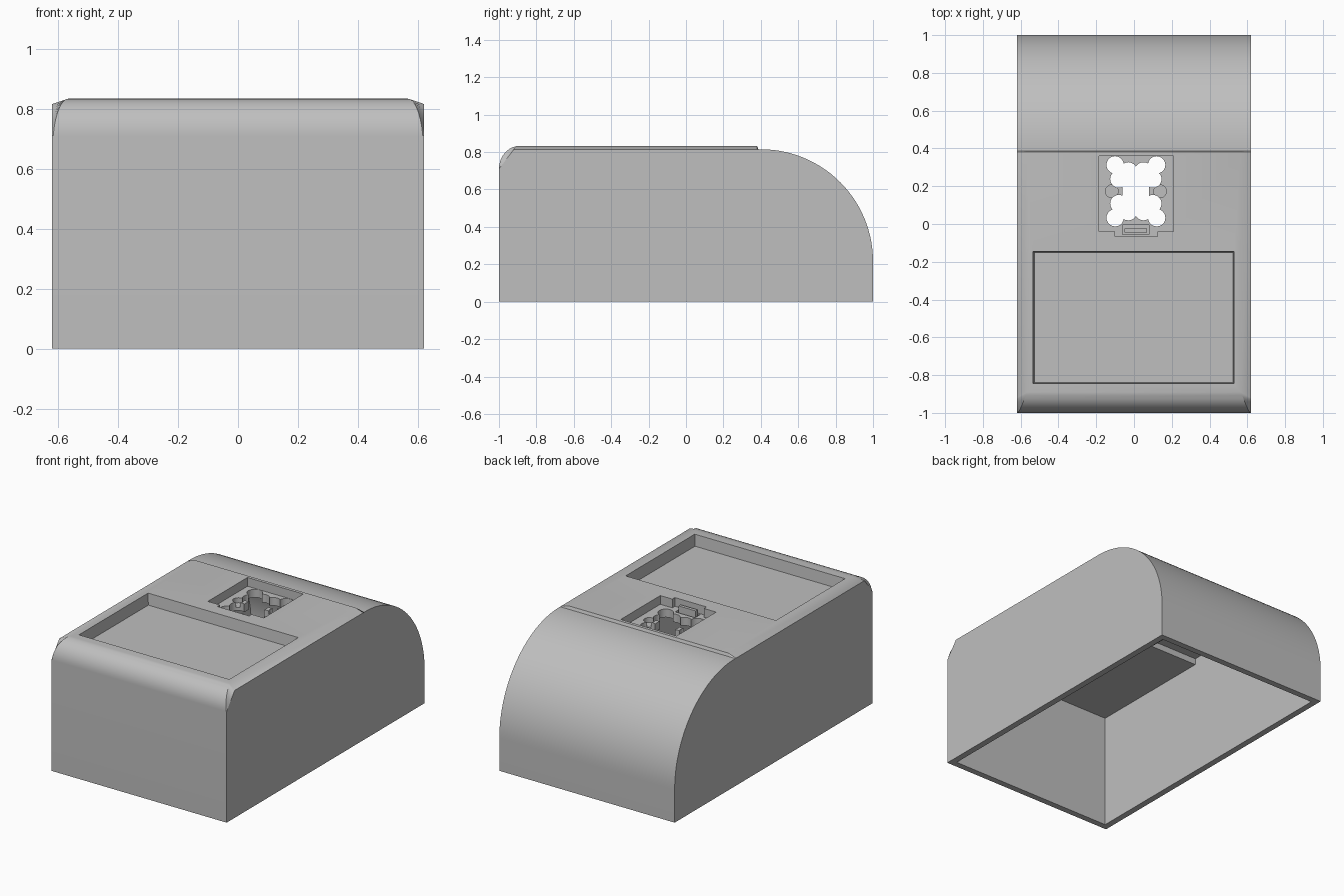
import bpy, bmesh
from math import cos, sin, pi

if "Cube" in bpy.data.objects:
    bpy.data.objects.remove(bpy.data.objects["Cube"])

grey = bpy.data.materials.new("plain grey")
grey.use_nodes = True
grey.diffuse_color = (0.52, 0.52, 0.52, 1)
grey.node_tree.nodes["Principled BSDF"].inputs["Base Color"].default_value = (0.52, 0.52, 0.52, 1)


def loft(name, rings):
    """Skin closed rings of equal length and cap both ends."""
    bm = bmesh.new()
    loops = [[bm.verts.new(p) for p in ring] for ring in rings]
    n = len(loops[0])
    for a, b in zip(loops, loops[1:]):
        for i in range(n):
            j = (i + 1) % n
            bm.faces.new((a[i], a[j], b[j], b[i]))
    bm.faces.new(loops[0][::-1])
    bm.faces.new(loops[-1])
    bmesh.ops.recalc_face_normals(bm, faces=bm.faces)
    mesh = bpy.data.meshes.new(name)
    bm.to_mesh(mesh)
    bm.free()
    mesh.materials.append(grey)
    ob = bpy.data.objects.new(name, mesh)
    bpy.context.collection.objects.link(ob)
    return ob


def box(name, x0, x1, y0, y1, z0, z1, taper=0):
    def ring(z, t):
        return [(x0 + t, y0 + t, z), (x1 - t, y0 + t, z), (x1 - t, y1 - t, z), (x0 + t, y1 - t, z)]
    return loft(name, [ring(z0, taper), ring(z1, 0)])


def cylinder(name, x, y, r, z0, z1, sides=20):
    circle = [(x + r * cos(2 * pi * i / sides), y + r * sin(2 * pi * i / sides)) for i in range(sides)]
    return loft(name, [[(px, py, z) for px, py in circle] for z in (z0, z1)])


def cut(target, cutter):
    cutter.hide_render = True
    mod = target.modifiers.new("cut", "BOOLEAN")
    mod.operation, mod.solver, mod.object = "DIFFERENCE", "EXACT", cutter
    bpy.context.view_layer.objects.active = target
    bpy.ops.object.modifier_apply(modifier=mod.name)
    bpy.data.objects.remove(cutter)


def smooth(ob):
    bpy.ops.object.select_all(action="DESELECT")
    ob.select_set(True)
    bpy.context.view_layer.objects.active = ob
    bpy.ops.object.shade_smooth_by_angle(angle=pi / 7)


def back_arc(r, steps=28):
    angles = [pi / 2 * (1 - i / steps) for i in range(steps + 1)]
    return [(0.4 + r * cos(a), 0.215 + r * sin(a)) for a in angles]


# Housing: side profile with a raised, sloped-edge top and rounded front
STEPS = 10
edge, inner = [(0.62, -1, 0)], [(0.6, -1, 0)]
for i in range(STEPS + 1):
    t = i / STEPS
    a = pi / 2 * t
    edge.append((0.62, -1 + 0.08 * t, 0.71 + 0.105 * t))
    inner.append((0.615 - 0.05 * t ** 1.5, -0.89 - 0.11 * cos(a), 0.71 + 0.123 * sin(a)))
edge += [(0.62, 0.38, 0.815), (0.62, 0.387, 0.815)]
inner += [(0.565, 0.38, 0.833), (0.59, 0.387, 0.815)]
for y, z in back_arc(0.6) + [(1, 0)]:
    edge.append((0.62, y, z))
    inner.append((0.6, y, z))


def flip(ring):
    return [(-x, y, z) for x, y, z in ring]


housing = loft("housing", [flip(edge), flip(inner), inner, edge])

# Open underside cavity, lower below the tray
cavity = [(-0.96, -0.1), (-0.96, 0.735), (-0.12, 0.735), (-0.12, 0.775)]
cavity += back_arc(0.56) + [(0.96, -0.1)]
cut(housing, loft("cavity_cutter", [[(x, y, z) for y, z in cavity] for x in (-0.58, 0.58)]))

# Tray recess, socket opening and latch notch
cut(housing, box("tray_cutter", -0.54, 0.535, -0.85, -0.14, 0.76, 0.9, 0.012))
cut(housing, box("socket_cutter", -0.185, 0.21, -0.04, 0.36, 0.7, 0.9))
cut(housing, box("notch_cutter", -0.1, 0.125, -0.066, 0.0, 0.7, 0.9))
smooth(housing)

# Socket floor with a clover-shaped opening and two blind holes
socket = box("socket_floor", -0.23, 0.25, -0.09, 0.39, 0.725, 0.777)
cut(socket, box("centre_cutter", -0.06, 0.08, 0.07, 0.275, 0.6, 0.9))
quarter = [(0.11, 0.14), (0.09, 0.065), (0.04, 0.108)]
for sx in (-1, 1):
    for sy in (-1, 1):
        for dx, dy in quarter:
            cut(socket, cylinder("lobe_cutter", 0.01 + sx * dx, 0.173 + sy * dy, 0.046, 0.6, 0.9))
    cut(socket, cylinder("blind_cutter", 0.01 + sx * 0.128, 0.173, 0.034, 0.745, 0.9))
cut(socket, box("latch_slot_cutter", -0.06, 0.08, -0.055, -0.005, 0.745, 0.9))
smooth(socket)

# Latch bar in the notch
box("latch_bar", -0.05, 0.07, -0.045, -0.025, 0.73, 0.81)
